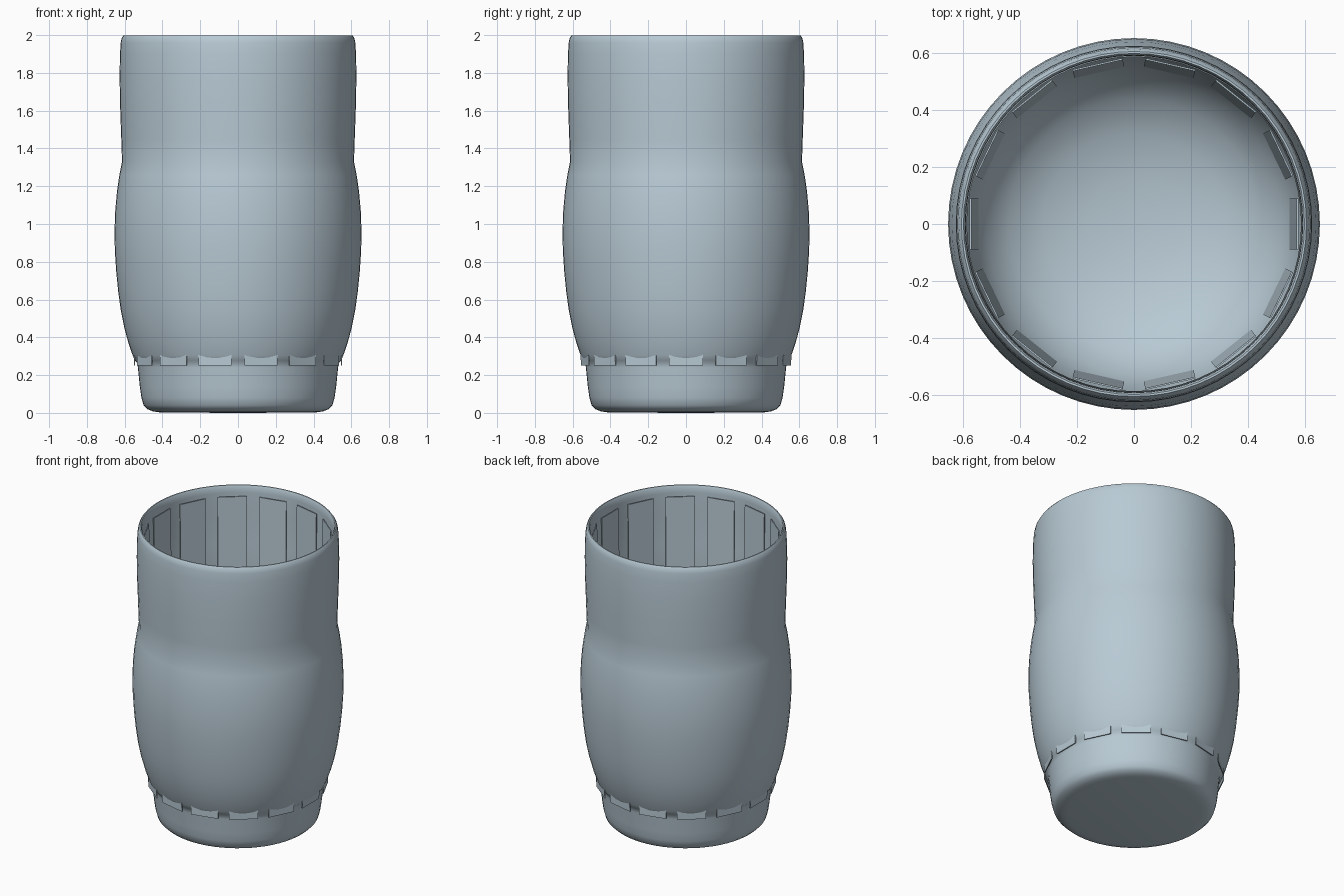
import bpy, bmesh, math
from mathutils import Matrix, Vector

cube = bpy.data.objects.get("Cube")
if cube:
    bpy.data.objects.remove(cube, do_unlink=True)

SEGMENTS = 64
SLATS = 14

glaze = bpy.data.materials.new("pale blue grey")
colour = (0.48, 0.59, 0.66, 1)
glaze.diffuse_color = colour
glaze.use_nodes = True
glaze.node_tree.nodes["Principled BSDF"].inputs["Base Color"].default_value = colour


def make_object(name, bm, smooth):
    bmesh.ops.recalc_face_normals(bm, faces=bm.faces)
    mesh = bpy.data.meshes.new(name)
    bm.to_mesh(mesh)
    bm.free()
    mesh.materials.append(glaze)
    obj = bpy.data.objects.new(name, mesh)
    bpy.context.collection.objects.link(obj)
    if smooth:
        bpy.ops.object.select_all(action="DESELECT")
        obj.select_set(True)
        bpy.context.view_layer.objects.active = obj
        bpy.ops.object.shade_smooth_by_angle(angle=math.radians(smooth))
    return obj


def lathe(name, profile, smooth):
    bm = bmesh.new()
    verts = [bm.verts.new((r, 0, z)) for r, z in profile]
    edges = [bm.edges.new(pair) for pair in zip(verts, verts[1:])]
    bmesh.ops.spin(bm, geom=verts + edges, cent=(0, 0, 0), axis=(0, 0, 1),
                   angle=math.tau, steps=SEGMENTS, use_duplicate=False)
    bmesh.ops.remove_doubles(bm, verts=bm.verts, dist=0.0005)
    return make_object(name, bm, smooth)


# Vessel: foot, belly, collar and rolled rim outside, then the bowl inside
foot = [(0, 0), (0.41, 0.002), (0.45, 0.008), (0.48, 0.02), (0.5, 0.04),
        (0.511, 0.08), (0.52, 0.14), (0.53, 0.24), (0.534, 0.265)]
belly = [(0.546, 0.278), (0.558, 0.305), (0.58, 0.37), (0.602, 0.45), (0.62, 0.54),
         (0.634, 0.64), (0.645, 0.75), (0.652, 0.86), (0.654, 0.96), (0.65, 1.07),
         (0.641, 1.17), (0.628, 1.26), (0.614, 1.33)]
collar = [(0.618, 1.45), (0.624, 1.62), (0.627, 1.78), (0.625, 1.9), (0.621, 1.96),
          (0.616, 1.985), (0.607, 1.998)]
inside = [(0.6, 1.998), (0.594, 1.985), (0.592, 1.95), (0.598, 1.8), (0.594, 1.6),
          (0.588, 1.33), (0.612, 1.15), (0.624, 0.96), (0.618, 0.8), (0.6, 0.62),
          (0.57, 0.46), (0.52, 0.35), (0.44, 0.26), (0.32, 0.2), (0.17, 0.165), (0, 0.155)]
lathe("vessel", foot + belly + collar + inside, 50)

# Ring of upright slats leaning outward, their lower ends showing above the foot
bottom, top = 0.25, 1.93
bm = bmesh.new()
for i in range(SLATS):
    turn = Matrix.Rotation(math.tau * i / SLATS, 4, "Z")
    slat = bmesh.ops.create_cube(bm, size=1)["verts"]
    for v in slat:
        radius = (0.5475 if v.co.z < 0 else 0.575) + v.co.x * 0.006
        height = bottom if v.co.z < 0 else top
        v.co = turn @ Vector((radius, v.co.y * 0.18, height))
make_object("inner_slats", bm, 0)
